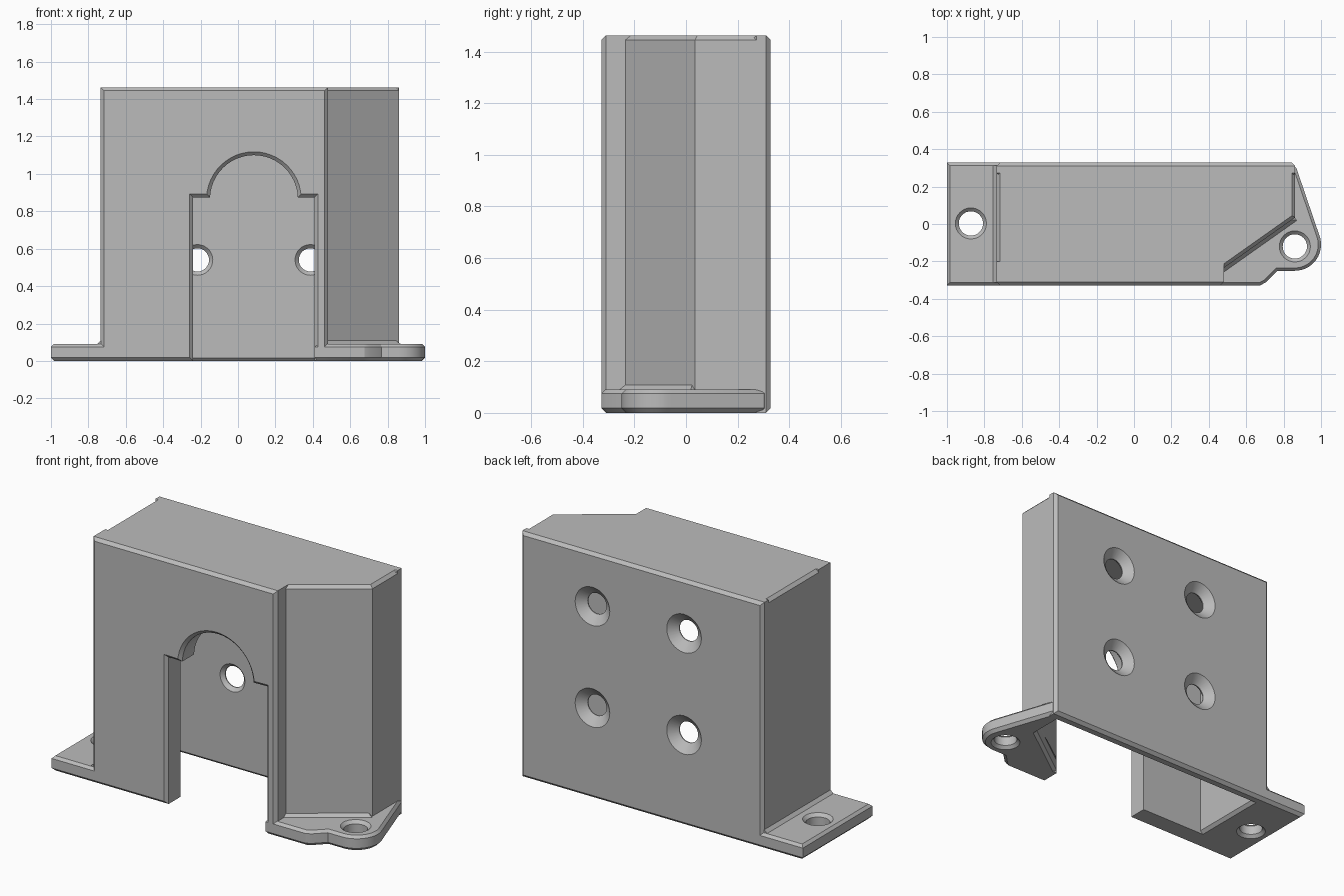
import bpy, bmesh
from math import sin, cos, radians
from mathutils import Vector
from mathutils.geometry import tessellate_polygon

cube = bpy.data.objects.get("Cube")
if cube:
    bpy.data.objects.remove(cube, do_unlink=True)

grey = bpy.data.materials.new("plain_grey")
grey.use_nodes = True
grey.diffuse_color = (0.5, 0.5, 0.5, 1)
grey.node_tree.nodes["Principled BSDF"].inputs["Base Color"].default_value = (0.5, 0.5, 0.5, 1)


def arc(cx, cy, r, a0, a1, n):
    angles = [radians(a0 + (a1 - a0) * i / n) for i in range(n + 1)]
    return [(cx + r * cos(a), cy + r * sin(a)) for a in angles]


def circle(cx, cy, r):
    return arc(cx, cy, r, 0, 360, 32)[:-1]


def offset(outline, d):
    """Grow a counter-clockwise outline by d with mitred corners."""
    pts = [Vector(p) for p in outline]
    out = []
    for i, p in enumerate(pts):
        e0 = (p - pts[i - 1]).normalized()
        e1 = (pts[(i + 1) % len(pts)] - p).normalized()
        n0, n1 = Vector((e0.y, -e0.x)), Vector((e1.y, -e1.x))
        out.append(p + (n0 + n1) * d / (1 + n0.dot(n1)))
    return out


def clip_corners(outline, d, corners):
    """Chamfer the listed corners of an outline."""
    out = []
    for i, p in enumerate(outline):
        p = Vector(p)
        if i in corners:
            for q in (outline[i - 1], outline[(i + 1) % len(outline)]):
                out.append(p + (Vector(q) - p).normalized() * d)
        else:
            out.append(p)
    return out


def plate(name, outline, rings, axis="z", holes=(), hole_rings=()):
    """Stack (height, offset) rings of an outline along an axis, with holes through it."""
    bm = bmesh.new()
    caps = {0: [], -1: []}
    for loop, steps in [(outline, rings)] + [(h, hole_rings) for h in holes]:
        flat = [offset(loop, d) for height, d in steps]
        rows = [[bm.verts.new((u, v, s[0]) if axis == "z" else (u, s[0], v)) for u, v in pts]
                for pts, s in zip(flat, steps)]
        for a, b in zip(rows, rows[1:]):
            for i in range(len(loop)):
                bm.faces.new((a[i - 1], a[i], b[i], b[i - 1]))
        for end in caps:
            caps[end].append((flat[end], rows[end]))
    for loops in caps.values():
        verts = [v for pts, row in loops for v in row]
        for tri in tessellate_polygon([[p.to_3d() for p in pts] for pts, row in loops]):
            bm.faces.new([verts[i] for i in tri])
    bmesh.ops.recalc_face_normals(bm, faces=bm.faces)
    mesh = bpy.data.meshes.new(name)
    bm.to_mesh(mesh)
    bm.free()
    mesh.materials.append(grey)
    ob = bpy.data.objects.new(name, mesh)
    bpy.context.collection.objects.link(ob)
    parts.append(ob)


parts = []
left, right, front, back, top = -0.735, 0.862, -0.328, 0.328, 1.463
in_left, in_right, in_front, in_back = -0.665, 0.79, -0.2, 0.258
corner, mid, bev = 0.48, 0.085, 0.018
door_l, door_r, shoulder = mid - 0.325, mid + 0.325, 0.875

# Front wall with arched doorway, open at the bottom
profile = [(left, 0), (door_l, 0), (door_l, shoulder)]
profile += arc(mid, 0.865, 0.235, 178, 2, 24)
profile += [(door_r, shoulder), (door_r, 0), (corner, 0), (corner, top), (left, top)]
plate("front_wall", profile, [(front, -bev), (front + bev, 0), (in_front, 0)], "y")

# Back wall with four countersunk screw holes
panel = [(left, 0), (right, 0), (right, top), (left, top)]
screws = [circle(x, z, 0.062) for x in (mid - 0.302, mid + 0.302) for z in (0.54, 1.145)]
plate("back_wall", panel,
      [(in_back, -0.015), (in_back + 0.015, 0), (back - bev, 0), (back, -bev)], "y",
      screws, [(in_back, 0.02), (0.278, 0), (0.284, 0), (back, 0.052)])

# Side walls
upright = [(0.05, 0), (top - bev, 0)]
plate("right_wall", [(left, -0.31), (in_left, -0.31), (in_left, 0.31), (left, 0.31)], upright)
slant = [(door_r + 0.002, -0.22), (corner, -0.235), (right, 0.035), (right, 0.31),
         (in_right, 0.31), (in_right, 0.075), (door_r + 0.002, -0.199)]
plate("left_slanted_wall", slant, upright)

# Roof
roof = [(left, front), (corner, front), (corner, -0.235), (right, 0.035),
        (right, back), (left, back)]
plate("roof", clip_corners(roof, bev, (0, 1, 4, 5)),
      [(1.39, 0), (top - bev, 0), (top, -bev)])

# Mounting feet: a rectangular one and a rounded ear
foot_rings = [(0, -bev), (bev, 0), (0.075, 0), (0.09, -0.015)]
bolt_rings = [(0, bev), (bev, 0), (0.072, 0), (0.09, bev)]
foot = [(-1, front), (in_left, front), (in_left, back), (-1, back)]
plate("right_foot", foot, foot_rings, "z", [circle(-0.872, 0.003, 0.065)], bolt_rings)
ear = [(door_r, front), (0.675, front), (0.705, -0.312), (0.768, -0.25)]
ear += arc(0.86, -0.11, 0.14, -90, 22, 14)
ear += [(0.868, 0.3), (0.835, back), (in_right, back), (in_right, 0.075), (door_r, in_front)]
plate("left_foot", ear, foot_rings, "z", [circle(0.86, -0.12, 0.065)], bolt_rings)

# Small sloped fillets where the walls meet the feet
wedge = [(left - bev, 0.08), (left + 0.02, 0.08), (left + 0.02, 0.128), (left - bev, 0.09)]
plate("right_fillet", wedge, [(-0.312, 0), (0.312, 0)], "y")
strip = [(corner, -0.235), (0.845, 0.023), (0.813, 0.068), (0.448, -0.19)]
plate("left_fillet", strip, [(0.08, bev), (0.09, bev), (0.108, 0)])

# Smooth round surfaces, keep edges crisp
bpy.ops.object.select_all(action="DESELECT")
for ob in parts:
    ob.select_set(True)
bpy.context.view_layer.objects.active = parts[0]
bpy.ops.object.shade_smooth_by_angle(angle=radians(25))
